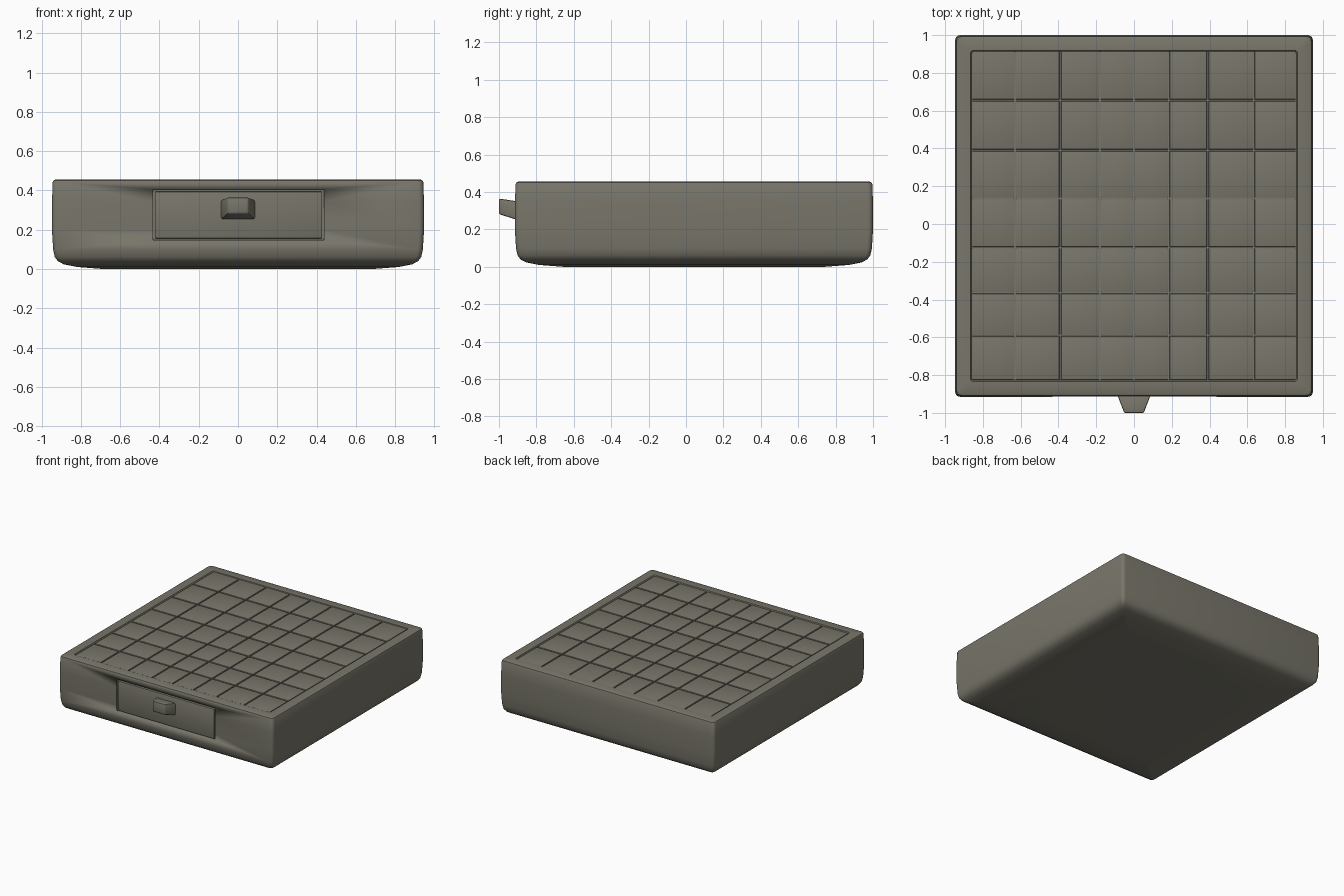
import bpy, bmesh, math

if "Cube" in bpy.data.objects:
    bpy.data.objects.remove(bpy.data.objects["Cube"])

mat = bpy.data.materials.new("olive grey")
mat.diffuse_color = (0.19, 0.182, 0.145, 1)
mat.use_nodes = True
mat.node_tree.nodes["Principled BSDF"].inputs["Base Color"].default_value = mat.diffuse_color


def finish(bm, name, angle=35):
    bmesh.ops.recalc_face_normals(bm, faces=bm.faces)
    me = bpy.data.meshes.new(name)
    bm.to_mesh(me)
    bm.free()
    me.materials.append(mat)
    ob = bpy.data.objects.new(name, me)
    bpy.context.collection.objects.link(ob)
    bpy.ops.object.select_all(action='DESELECT')
    ob.select_set(True)
    bpy.context.view_layer.objects.active = ob
    bpy.ops.object.shade_smooth_by_angle(angle=math.radians(angle))
    return ob


def add_box(bm, x0, x1, y0, y1, z0, z1):
    r = bmesh.ops.create_cube(bm, size=1)
    for v in r['verts']:
        v.co = ((x0 + x1) / 2 + v.co.x * (x1 - x0),
                (y0 + y1) / 2 + v.co.y * (y1 - y0),
                (z0 + z1) / 2 + v.co.z * (z1 - z0))
    return r['verts']


def rounded_ring(bm, x0, x1, y0, y1, r, z, seg=5):
    ring = []
    corners = [(x1 - r, y1 - r), (x0 + r, y1 - r), (x0 + r, y0 + r), (x1 - r, y0 + r)]
    for i, (cx, cy) in enumerate(corners):
        for k in range(seg + 1):
            a = math.pi / 2 * (i + k / seg)
            ring.append(bm.verts.new((cx + r * math.cos(a), cy + r * math.sin(a), z)))
    return ring


# Body: lofted rounded rectangles (inset, height), rounded underside, recessed top
profile = [(0.26, 0.0), (0.13, 0.01), (0.06, 0.024), (0.03, 0.04), (0.014, 0.062),
           (0.006, 0.1), (0.0, 0.2), (0.0, 0.34), (0.004, 0.442), (0.008, 0.451),
           (0.018, 0.456), (0.082, 0.456), (0.088, 0.443)]
bm = bmesh.new()
rings = []
for d, z in profile:
    r = max(0.028 - 0.2 * d, 0.005)
    rings.append(rounded_ring(bm, -0.947 + d, 0.947 - d, -0.915 + d, 1.0 - d, r, z))
for a, b in zip(rings, rings[1:]):
    for i in range(len(a)):
        j = (i + 1) % len(a)
        bm.faces.new((a[i], a[j], b[j], b[i]))
bm.faces.new(rings[0])
bm.faces.new(rings[-1])
body = finish(bm, "box_body")

# Drawer pocket cut into the front
bm = bmesh.new()
add_box(bm, -0.432, 0.437, -1.0, -0.89, 0.148, 0.405)
cutter = finish(bm, "drawer_pocket_cutter")
cutter.hide_render = True
mod = body.modifiers.new("pocket", 'BOOLEAN')
mod.operation = 'DIFFERENCE'
mod.object = cutter
mod.solver = 'EXACT'
bpy.context.view_layer.objects.active = body
bpy.ops.object.modifier_apply(modifier=mod.name)
bpy.data.objects.remove(cutter)

# Drawer front panel
bm = bmesh.new()
add_box(bm, -0.423, 0.428, -0.912, -0.885, 0.156, 0.394)
bmesh.ops.bevel(bm, geom=bm.edges[:], offset=0.004, segments=2, affect='EDGES', profile=0.5)
finish(bm, "drawer_front")

# Drawer pull: tapered, tilted upwards towards its tip
bm = bmesh.new()
for v in add_box(bm, -0.09, 0.09, -1.0, -0.9, 0.25, 0.35):
    if v.co.y < -0.95:
        v.co.x *= 0.58
        v.co.z = 0.365 if v.co.z > 0.3 else 0.282
bmesh.ops.bevel(bm, geom=bm.edges[:], offset=0.008, segments=2, affect='EDGES', profile=0.5)
finish(bm, "drawer_pull")

# Board squares: 8 columns by 7 rows of raised tiles separated by grooves
xs = [-0.86, -0.63, -0.39, -0.18, 0.0, 0.185, 0.39, 0.635, 0.86]
ys = [-0.83, -0.59, -0.365, -0.125, 0.135, 0.39, 0.655, 0.92]
gap = 0.004
bm = bmesh.new()
for x0, x1 in zip(xs, xs[1:]):
    for y0, y1 in zip(ys, ys[1:]):
        add_box(bm, x0 + gap, x1 - gap, y0 + gap, y1 - gap, 0.438, 0.453)
top_edges = [e for e in bm.edges if all(v.co.z > 0.45 for v in e.verts)]
bmesh.ops.bevel(bm, geom=top_edges, offset=0.006, segments=2, affect='EDGES', profile=0.5)
finish(bm, "board_squares")
